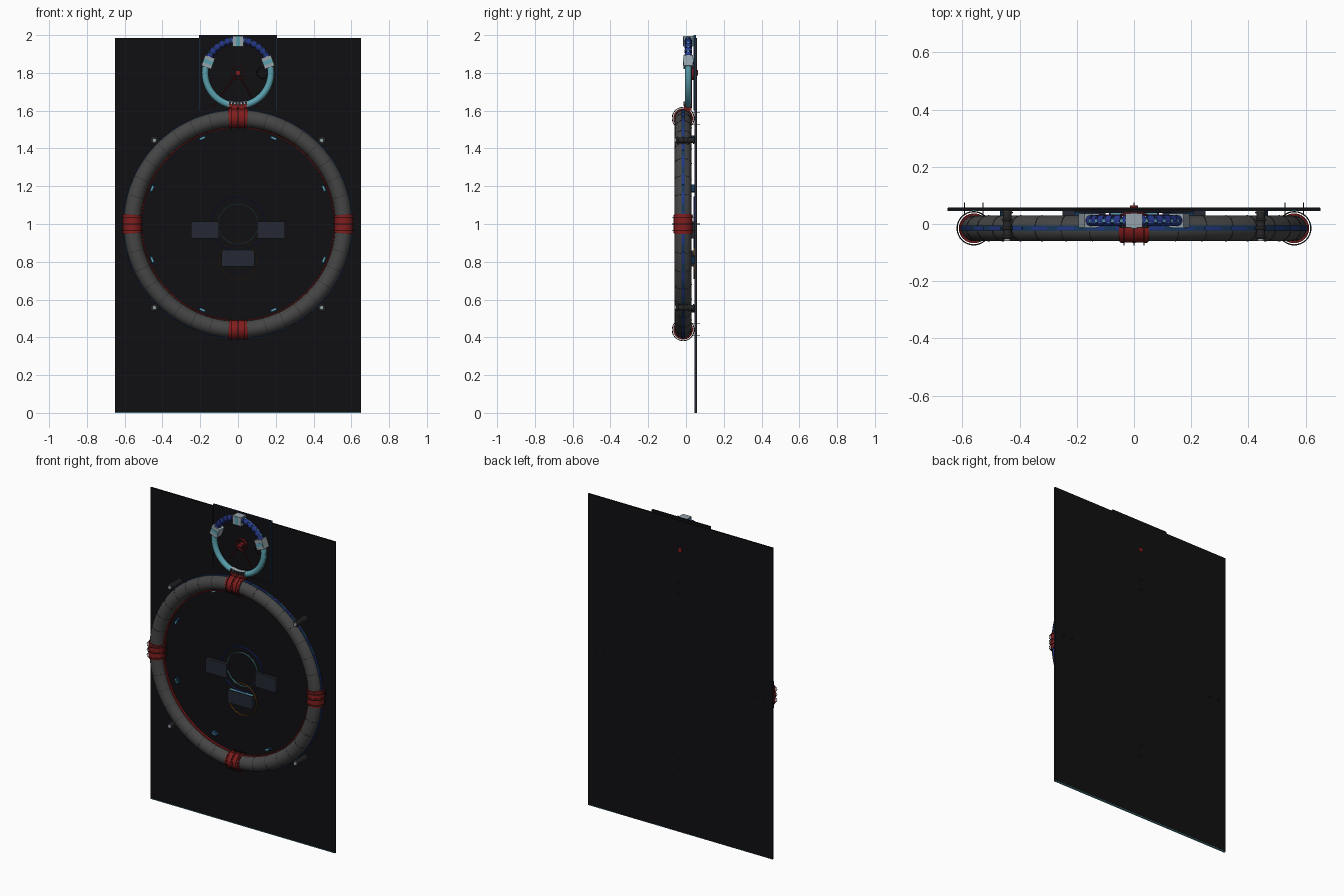
import bpy, bmesh
from math import sin, cos, pi, radians
from mathutils import Vector, Matrix

if "Cube" in bpy.data.objects:
    bpy.data.objects.remove(bpy.data.objects["Cube"])


def material(name, r, g, b):
    m = bpy.data.materials.new(name)
    m.diffuse_color = (r, g, b, 1)
    m.use_nodes = True
    m.node_tree.nodes["Principled BSDF"].inputs["Base Color"].default_value = m.diffuse_color
    return m


BLACK = material("black", 0.005, 0.005, 0.006)
GREY = material("dark_grey", 0.06, 0.06, 0.06)
SEAM = material("seam", 0.02, 0.02, 0.022)
RED = material("red", 0.22, 0.012, 0.012)
BLUE = material("blue", 0.02, 0.035, 0.25)
NAVY = material("navy", 0.01, 0.04, 0.1)
CYAN = material("cyan", 0.1, 0.35, 0.42)
SILVER = material("silver", 0.3, 0.36, 0.4)
SLATE = material("slate", 0.018, 0.021, 0.032)
ORANGE = material("orange", 0.25, 0.1, 0.02)


def finish(name, bm, mat, smooth=True):
    bmesh.ops.recalc_face_normals(bm, faces=bm.faces)
    me = bpy.data.meshes.new(name)
    bm.to_mesh(me)
    bm.free()
    me.materials.append(mat)
    ob = bpy.data.objects.new(name, me)
    bpy.context.collection.objects.link(ob)
    if smooth:
        bpy.context.view_layer.objects.active = ob
        ob.select_set(True)
        bpy.ops.object.shade_smooth_by_angle(angle=radians(35))
        ob.select_set(False)
    return ob


def circle(r, n=12):
    return [(r * cos(2 * pi * i / n), r * sin(2 * pi * i / n)) for i in range(n)]


def rect(w, d):
    return [(-w / 2, -d / 2), (w / 2, -d / 2), (w / 2, d / 2), (-w / 2, d / 2)]


def sweep(name, centre, R, profile, mat, arcs=((0, 360),), n=64):
    """Sweep a (radial, depth) profile along arcs in the XZ plane."""
    bm = bmesh.new()
    cx, cy, cz = centre
    for a0, a1 in arcs:
        closed = a1 - a0 >= 360
        rows = []
        for i in range(n if closed else n + 1):
            a = radians(a0 + (a1 - a0) * i / n)
            rows.append([bm.verts.new((cx + (R + u) * cos(a), cy + v, cz + (R + u) * sin(a)))
                         for u, v in profile])
        k = len(profile)
        for i in range(n):
            A, B = rows[i], rows[(i + 1) % len(rows)]
            for j in range(k):
                bm.faces.new((A[j], A[(j + 1) % k], B[(j + 1) % k], B[j]))
        if not closed:
            bm.faces.new(rows[0])
            bm.faces.new(rows[-1])
    return finish(name, bm, mat)


def box(name, x, y, z, mat, tilt=0):
    bm = bmesh.new()
    mid = Vector([(p[0] + p[1]) / 2 for p in (x, y, z)])
    size = [p[1] - p[0] for p in (x, y, z)]
    m = Matrix.Translation(mid) @ Matrix.Rotation(-radians(tilt), 4, 'Y') @ Matrix.Diagonal((*size, 1))
    bmesh.ops.create_cube(bm, size=1, matrix=m)
    return finish(name, bm, mat, False)


def rod(name, p, q, r, mat, n=16):
    p, q = Vector(p), Vector(q)
    bm = bmesh.new()
    m = Matrix.Translation((p + q) / 2) @ (q - p).to_track_quat('Z', 'Y').to_matrix().to_4x4()
    bmesh.ops.create_cone(bm, cap_ends=True, segments=n, radius1=r, radius2=r,
                          depth=(q - p).length, matrix=m)
    return finish(name, bm, mat)


def block(name, centre, R, a, w, d, h, mat):
    """Box on a ring at angle a: w along the ring, d deep, h radial."""
    x, z = centre[0] + R * cos(radians(a)), centre[2] + R * sin(radians(a))
    y = centre[1]
    return box(name, (x - h / 2, x + h / 2), (y - d / 2, y + d / 2), (z - w / 2, z + w / 2), mat, a)


# Backing panel with thin edge trim
box("back_panel", (-.65, .65), (.047, .057), (0.003, 1.985), BLACK)
box("bottom_trim", (-.65, .65), (.046, .057), (0, .004), CYAN)
for s in (-1, 1):
    box("side_trim", (s * .65 - .001, s * .65 + .001), (.046, .056), (0, 1.985), SLATE)

# Large tube ring with seams and light strips
C = (0, -.015, 1)
sweep("main_ring", C, .56, circle(.045, 24), GREY, n=96)
sweep("ring_seams", C, .56, circle(.0458, 24), SEAM,
      [(a - .12, a + .12) for a in range(5, 365, 10)], 1)
sweep("outer_strip", C, .605, rect(.004, .018), NAVY, n=96)
sweep("outer_lights", C, .606, rect(.005, .01), BLUE, [(a, a + 6) for a in range(0, 360, 10)], 4)
sweep("inner_strip", C, .511, rect(.006, .014), RED, n=96)

# Four clamps with wire hoops and bolts
sweep("clamps", C, .56, circle(.05, 24), RED, [(a - 5, a + 5) for a in range(0, 360, 90)], 6)
sweep("clamp_bands", C, .56, circle(.052, 24), RED,
      [(a + o - .5, a + o + .5) for a in range(0, 360, 90) for o in (-4, 0, 4)], 1)
for k in range(4):
    turn = Matrix.Translation((0, 0, 1)) @ Matrix.Rotation(k * pi / 2, 4, 'Y')
    for o in (-.035, 0, .035):
        hoop = sweep("clamp_hoop", (0, 0, 0), .058, circle(.0022, 6), SEAM, n=32)
        hoop.matrix_world = turn @ Matrix.Translation((.56, -.015, o)) @ Matrix.Rotation(pi / 2, 4, 'X')
    for o in (-.032, .032):
        bolt = rod("clamp_bolt", (.56 + o, .03, 0), (.56 + o, .075, 0), .002, SEAM, 8)
        bolt.matrix_world = turn

# Stand-off posts on the diagonals
for sx in (-1, 1):
    for sz in (-1, 1):
        x, z = sx * .443, 1 + sz * .443
        rod("standoff_post", (x, -.052, z), (x, .048, z), .015, SEAM)
        rod("standoff_cap", (x, -.06, z), (x, -.046, z), .011, SILVER)
        for y in (-.045, -.015, .015, .04):
            sweep("standoff_collar", (x, y, z), .016, circle(.004, 8), GREY, n=20)
        rod("standoff_arm", (x, -.015, z), (x * .9, -.015, 1 + sz * .4), .008, SEAM)

# Small light pods inside the ring
for k in range(8):
    a = 22.5 + 45 * k
    block("pod", (0, .036, 1), .492, a, .04, .022, .014, NAVY)
    block("pod_lens", (0, .026, 1), .492, a, .024, .006, .009, CYAN)

# Centre display: thin hoops and three boxes
sweep("blue_hoop", (0, .043, 1), .143, rect(.004, .008), BLUE)
sweep("cyan_hoop", (0, .043, 1), .106, rect(.003, .008), CYAN)
sweep("orange_hoop", (0, .043, .81), .1, rect(.003, .008), ORANGE)
for s in (-1, 1):
    box("side_display", sorted((s * .1, s * .25)), (.028, .047), (.922, 1.012), SLATE)
box("lower_display", (-.087, .087), (.02, .047), (.775, .857), SLATE)
box("display_light", (-.08, .08), (.026, .042), (.855, .8585), CYAN)

# Upper plate with a fine frame
box("upper_plate", (-.205, .205), (.042, .052), (1.6, 2), BLACK)
for s in (-1, 1):
    box("frame_side", sorted((s * .203, s * .206)), (.04, .052), (1.6, 2), NAVY)
    box("frame_bar", (-.205, .205), (.04, .05), (1.799 + s * .199, 1.801 + s * .199), NAVY)

# Upper ring: cyan lower shell, blue segmented top
U = (0, .012, 1.8)
sweep("upper_shell", U, .174, circle(.018, 16), CYAN, [(160, 252), (288, 380)], 28)
sweep("lower_joint", U, .172, circle(.02, 16), SILVER, [(252, 288)], 14)
sweep("upper_core", U, .174, circle(.013, 12), NAVY, [(20, 160)], 32)
sweep("upper_segments", U, .174, circle(.019, 16), BLUE,
      [(a, a + 7) for a in list(range(28, 80, 10)) + list(range(95, 150, 10))], 3)
sweep("upper_rim", U, .19, rect(.004, .012), CYAN)
for a in (20, 90, 160):
    block("upper_block", U, .168, a, .06, .05, .055, SILVER)
    block("upper_block_band", U, .168, a, .02, .054, .05, CYAN)
for a in range(255, 290, 6):
    block("lower_tooth", (0, -.004, 1.8), .166, a, .01, .02, .018, SEAM)
sweep("side_hoop", (.13, .03, 1.8), .03, circle(.002, 6), SEAM, n=24)

# Red hub with rods down to the large ring
rod("hub_pin", (0, .02, 1.8), (0, .064, 1.8), .014, RED)
sweep("hub_hoop", (0, .034, 1.8), .035, rect(.004, .012), RED, n=32)
for q in ((-.14, .03, 1.615), (.1, .03, 1.62)):
    rod("hub_rod", (0, .03, 1.8), q, .0025, RED, 8)
box("neck", (-.045, .045), (-.01, .03), (1.6, 1.635), RED)
